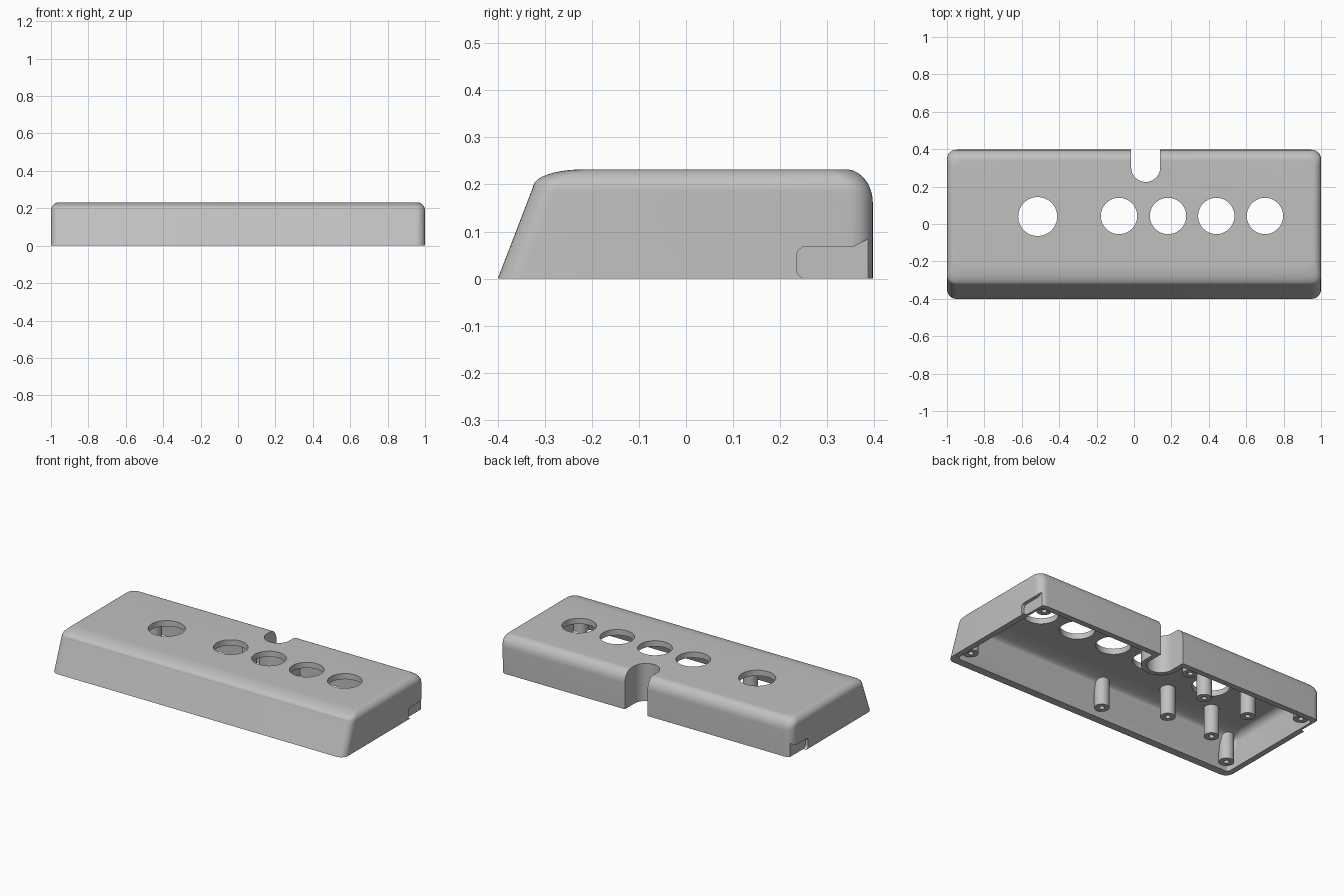
import bpy, bmesh
from math import sin, cos, pi, sqrt

if "Cube" in bpy.data.objects:
    bpy.data.objects.remove(bpy.data.objects["Cube"])

grey = bpy.data.materials.new("light grey plastic")
grey.use_nodes = True
colour = (0.53, 0.53, 0.53, 1)
grey.diffuse_color = colour
grey.node_tree.nodes["Principled BSDF"].inputs["Base Color"].default_value = colour


def make(name, bm):
    bmesh.ops.recalc_face_normals(bm, faces=bm.faces)
    mesh = bpy.data.meshes.new(name)
    bm.to_mesh(mesh)
    bm.free()
    mesh.materials.append(grey)
    ob = bpy.data.objects.new(name, mesh)
    bpy.context.collection.objects.link(ob)
    return ob


def loft(name, rings):
    """Skin a stack of closed rings and cap both ends."""
    bm = bmesh.new()
    loops = [[bm.verts.new(p) for p in ring] for ring in rings]
    for a, b in zip(loops, loops[1:]):
        for i in range(len(a)):
            j = (i + 1) % len(a)
            bm.faces.new((a[i], a[j], b[j], b[i]))
    bm.faces.new(loops[0])
    bm.faces.new(loops[-1])
    return make(name, bm)


def prism(name, outline, z0, z1):
    return loft(name, [[(x, y, z) for x, y in outline] for z in (z0, z1)])


def circle(x, y, r, n=48):
    return [(x + r * cos(2 * pi * i / n), y + r * sin(2 * pi * i / n)) for i in range(n)]


def cut(target, tools, op="DIFFERENCE"):
    for tool in tools:
        mod = target.modifiers.new("cut", "BOOLEAN")
        mod.operation = op
        mod.solver = "EXACT"
        mod.object = tool
        bpy.ops.object.select_all(action="DESELECT")
        bpy.context.view_layer.objects.active = target
        target.select_set(True)
        bpy.ops.object.modifier_apply(modifier=mod.name)
        bpy.data.objects.remove(tool)


# Case cross-section at height z
def fall(z, start, end):
    t = min(max((z - start) / (end - start), 0), 1)
    return sqrt(1 - t * t)


TOP = 0.232


def ring(z, inset=0.0):
    h = z + inset
    front = -0.4 + 0.075 * h / 0.195 if h < 0.195 else -0.22 - 0.105 * fall(h, 0.195, TOP)
    back = 0.34 + 0.057 * fall(h, 0.16, TOP)
    half = 0.955 + 0.045 * fall(h, 0.187, TOP)
    front, back, half = front + inset, back - inset, half - inset
    r = max(0.05 - inset, 0.02)
    pts = []
    for k, (cx, cy) in enumerate(((half - r, back - r), (r - half, back - r),
                                  (r - half, front + r), (half - r, front + r))):
        for i in range(9):
            a = pi / 2 * (k + i / 8)
            pts.append((cx + r * cos(a), cy + r * sin(a), z))
    return pts


WALL = 0.035
curve = [0.16 + (TOP - 0.16) * sin(pi / 2 * i / 14) for i in range(15)]
levels = sorted(curve + [0.187, 0.195])
case = loft("case_shell", [ring(z) for z in [0] + levels])
cavity = loft("cavity", [ring(z - WALL, WALL) for z in [0.01] + levels])


# Rear cable notch and the wall that wraps around it
def notch(r, back=0.5):
    cx, cy = 0.0625, 0.3025
    arc = [(cx + r * cos(pi + pi * i / 32), cy + r * sin(pi + pi * i / 32)) for i in range(33)]
    return arc + [(cx + r, back), (cx - r, back)]


# Screw bosses, kept solid inside the cavity
bosses = [(-0.35, -0.13), (-0.67, -0.14), (-0.37, 0.155), (-0.68, 0.155),
          (-0.01, -0.285), (-0.91, -0.3), (0.92, -0.29),
          (0.91, 0.32), (-0.14, 0.31), (-0.92, 0.32)]
solids = [prism("boss", circle(x, y, 0.042, 28), 0.02, 0.3) for x, y in bosses]
solids.append(prism("rib", [(-0.02, -0.5), (0, -0.5), (0, -0.285), (-0.02, -0.285)], 0.04, 0.3))
solids.append(prism("notch_wall", notch(0.1075), -0.1, 0.3))
cut(cavity, solids)
cut(case, [cavity])

# Control openings, notch and screw holes
cutters = [prism("opening", circle(x, 0.043, 0.097, 64), 0.1, 0.4)
           for x in (-0.08, 0.182, 0.44, 0.70)]
cutters.append(prism("large_opening", circle(-0.515, 0.04, 0.104, 64), 0.1, 0.4))
cutters.append(prism("notch", notch(0.0775), -0.1, 0.4))
cutters += [prism("screw_hole", circle(x, y, 0.015, 16), -0.05, 0.12) for x, y in bosses]

# Shallow side recesses at the rear, with a rounded front end
r = 0.02
profile = [(0.255 + r * cos(a), z + r * sin(a))
           for z, start in ((0.02, 1.5), (0.048, 1.0))
           for a in [pi * (start - i / 12) for i in range(7)]]
profile += [(0.357, 0.068), (0.397, 0.09), (0.45, 0.115), (0.45, -0.05), (0.255, -0.05)]
for side in (-1, 1):
    cutters.append(loft("recess", [[(side * x, y, z) for y, z in profile] for x in (0.98, 1.1)]))
cut(case, cutters)

# Smooth rounded edges, crisp corners
bpy.ops.object.select_all(action="DESELECT")
case.select_set(True)
bpy.context.view_layer.objects.active = case
bpy.ops.object.shade_smooth_by_angle(angle=0.52)
